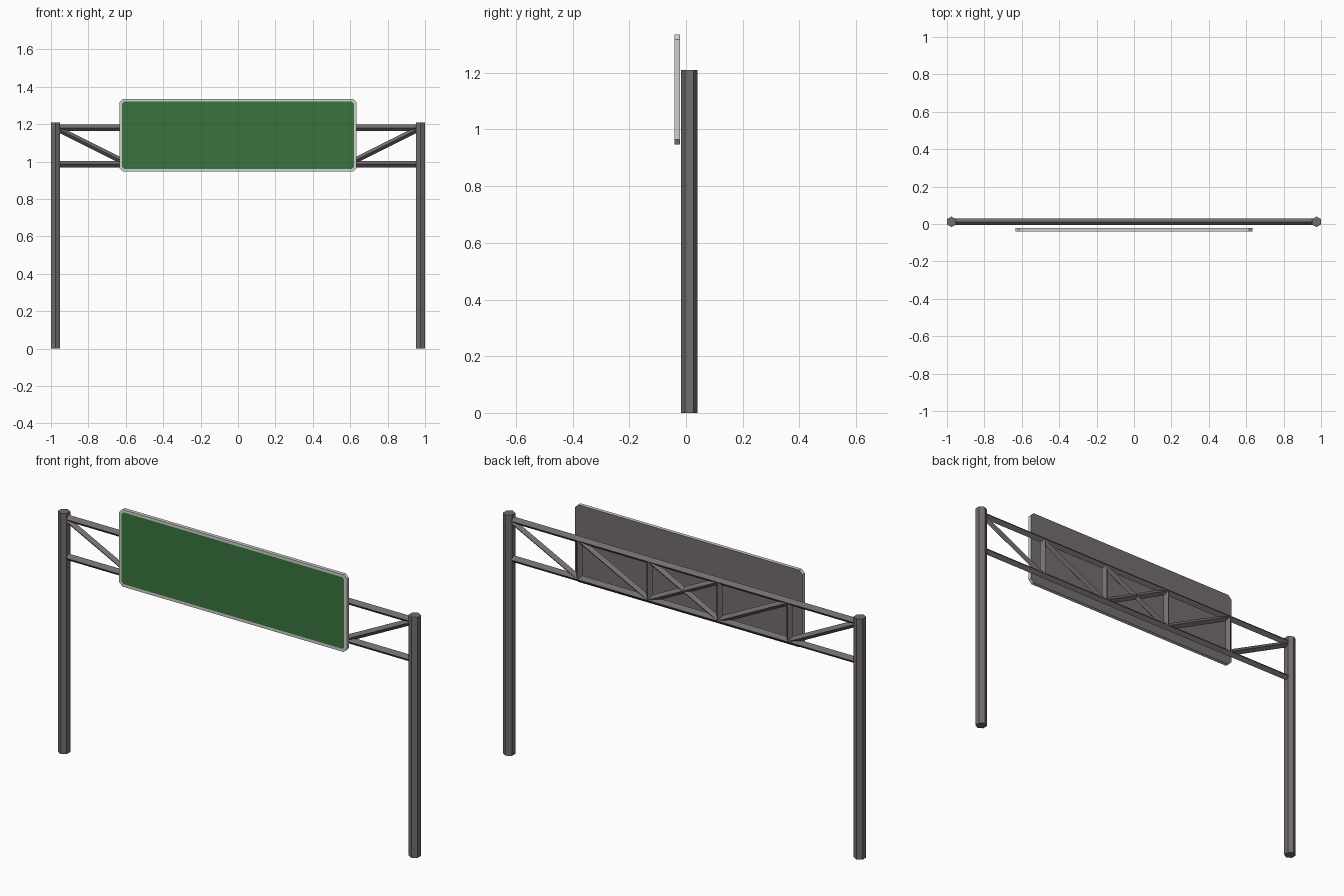
import bpy, bmesh, math
from mathutils import Vector

if "Cube" in bpy.data.objects:
    bpy.data.objects.remove(bpy.data.objects["Cube"])


def material(name, rgb):
    m = bpy.data.materials.new(name)
    m.diffuse_color = (*rgb, 1)
    m.use_nodes = True
    m.node_tree.nodes["Principled BSDF"].inputs["Base Color"].default_value = m.diffuse_color
    return m


steel = material("grey steel", (0.175, 0.155, 0.155))
trim = material("light grey trim", (0.62, 0.64, 0.60))
green = material("sign green", (0.042, 0.175, 0.047))


def finish(name, bm, mats):
    bmesh.ops.recalc_face_normals(bm, faces=bm.faces)
    me = bpy.data.meshes.new(name)
    bm.to_mesh(me)
    bm.free()
    for m in mats:
        me.materials.append(m)
    ob = bpy.data.objects.new(name, me)
    bpy.context.collection.objects.link(ob)


def prism(bm, ring, offset):
    """Closed prism from a ring of points swept along an offset."""
    a = [bm.verts.new(p) for p in ring]
    b = [bm.verts.new(p + offset) for p in ring]
    n = len(ring)
    first = bm.faces.new(a)
    bm.faces.new(b[::-1])
    for i in range(n):
        bm.faces.new((a[i], b[i], b[(i + 1) % n], a[(i + 1) % n]))
    return first


def tube(name, p, q, radius, sides):
    """Low-poly bar lying in the xz plane, with a corner pointing to +y."""
    p, q = Vector(p), Vector(q)
    u = Vector((0, 1, 0))
    v = (q - p).normalized().cross(u)
    ring = [p + radius * (u * math.cos(t) + v * math.sin(t))
            for t in (2 * math.pi * i / sides for i in range(sides))]
    bm = bmesh.new()
    prism(bm, ring, q - p)
    finish(name, bm, [steel])


Y, TOP, LOW = 0.0115, 1.181, 0.986
POST_X, BAY = 0.9755, 0.39
R = 0.0175

# Horizontal chords
for name, z in (("top_chord", TOP), ("bottom_chord", LOW)):
    tube(name, (-POST_X, Y, z), (POST_X, Y, z), R, 4)

# Mirrored posts, uprights and diagonals
for side, s in (("left", -1), ("right", 1)):
    tube(side + "_post", (s * POST_X, Y, 0), (s * POST_X, Y, 1.21), 0.0283, 6)
    for i in (0.5, 1.5):
        tube(side + "_upright", (s * i * BAY, Y, LOW), (s * i * BAY, Y, TOP), R, 4)
    for i in (-0.5, 0.5, 1.5):
        tube(side + "_diagonal", (s * i * BAY, Y, LOW),
             (s * (i + 1) * BAY, Y, TOP), R * 0.9, 4)

# Sign panel: chamfered plate, light rim, green inset face, steel back
W, Z0, Z1, C = 0.633, 0.947, 1.335, 0.018
zc, h = (Z0 + Z1) / 2, (Z1 - Z0) / 2
corners = [(W, h - C), (W - C, h), (C - W, h), (-W, h - C),
           (-W, C - h), (C - W, -h), (W - C, -h), (W, C - h)]
bm = bmesh.new()
front = prism(bm, [Vector((x, -0.04, zc + z)) for x, z in corners], Vector((0, 0.018, 0)))
bmesh.ops.recalc_face_normals(bm, faces=bm.faces)
bmesh.ops.inset_region(bm, faces=[front], thickness=0.014, use_even_offset=True)
front.material_index = 1
for f in bm.faces:
    if f.normal.y > 0.9:
        f.material_index = 2
finish("sign_panel", bm, [trim, green, steel])
